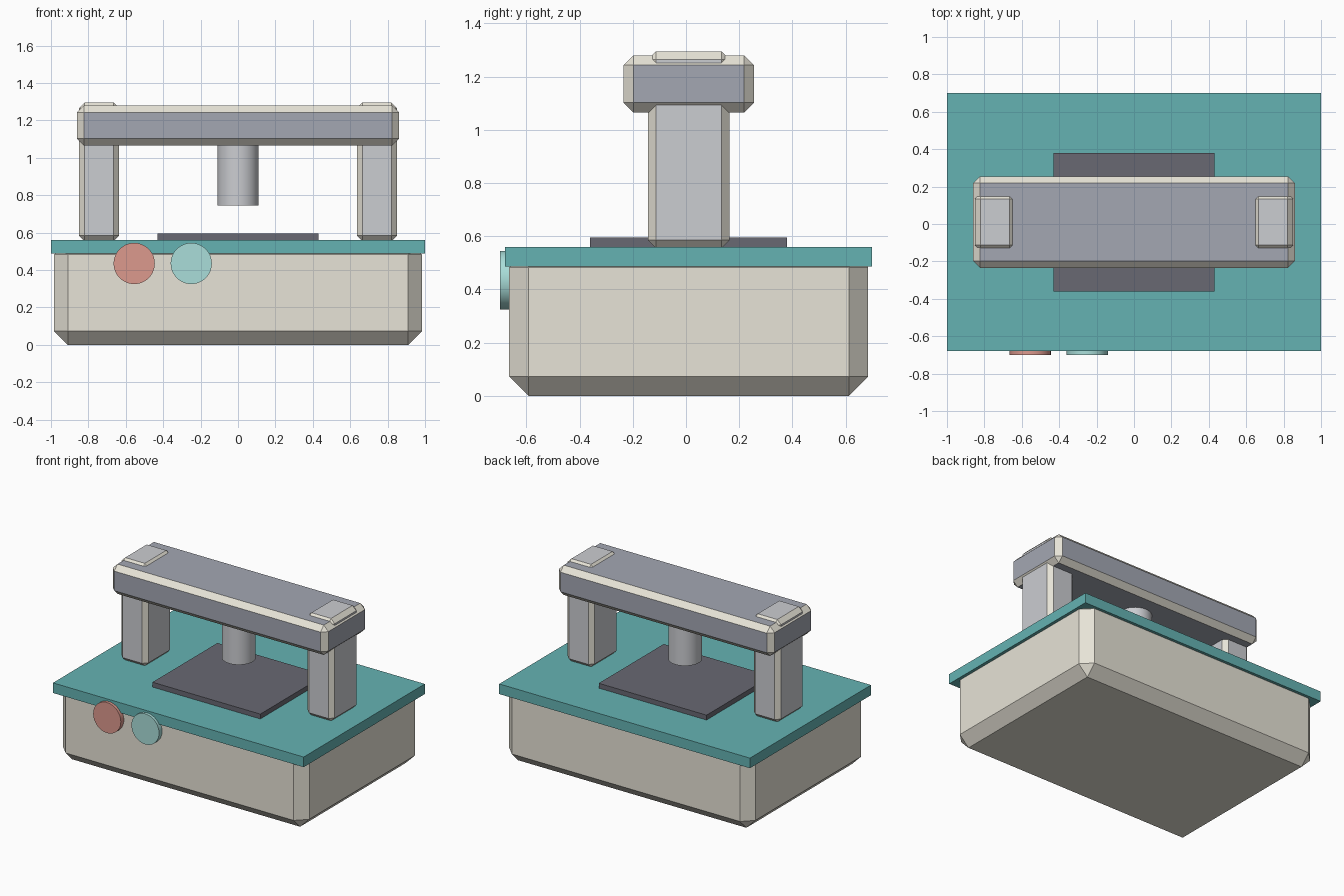
import bpy, math

if "Cube" in bpy.data.objects:
    bpy.data.objects.remove(bpy.data.objects["Cube"])

CY = 0.01  # the body sits slightly behind the buttons


def material(name, rgb):
    m = bpy.data.materials.new(name)
    m.diffuse_color = (*rgb, 1)
    m.use_nodes = True
    m.node_tree.nodes["Principled BSDF"].inputs["Base Color"].default_value = m.diffuse_color
    return m


cream = material("cream", (0.80, 0.77, 0.68))
teal = material("teal", (0.13, 0.45, 0.45))
steel = material("steel", (0.37, 0.39, 0.45))
light_grey = material("light_grey", (0.60, 0.61, 0.64))
dark = material("dark_grey", (0.14, 0.14, 0.17))
red = material("red", (0.72, 0.32, 0.27))
mint = material("mint", (0.40, 0.73, 0.70))


def box(name, x, y, z, mat, bevel=0, edge_mat=None):
    """Box spanning the given ranges, with an optional flat chamfer."""
    ranges = (x, y, z)
    bpy.ops.mesh.primitive_cube_add(size=1, location=[(a + b) / 2 for a, b in ranges])
    ob = bpy.context.object
    ob.name = name
    ob.scale = [b - a for a, b in ranges]
    bpy.ops.object.transform_apply(location=False, rotation=False, scale=True)
    ob.data.materials.append(mat)
    if bevel:
        mod = ob.modifiers.new("chamfer", 'BEVEL')
        mod.width = bevel
        mod.segments = 1
        if edge_mat:
            ob.data.materials.append(edge_mat)
            mod.material = 1
    return ob


def cylinder(name, radius, depth, loc, mat, rot=(0, 0, 0)):
    bpy.ops.mesh.primitive_cylinder_add(vertices=48, radius=radius, depth=depth,
                                        location=loc, rotation=rot)
    ob = bpy.context.object
    ob.name = name
    ob.data.materials.append(mat)
    bpy.ops.object.shade_smooth_by_angle(angle=math.radians(30))
    return ob


def span(half, centre=0):
    return centre - half, centre + half


# Chamfered base with its overhanging table top
box("base", span(0.983), span(0.675, CY), (0, 0.555), cream, 0.073)
box("table_top", span(1.0), span(0.69, CY), (0.487, 0.56), teal)

# Work plate under the ram
box("work_plate", span(0.43), span(0.37, CY), (0.55, 0.595), dark)

# Two posts rising through the cross beam
for side, label in ((-1, "left"), (1, "right")):
    box(label + "_post", span(0.108, side * 0.743), span(0.153, CY),
        (0.555, 1.295), light_grey, 0.03, cream)
box("cross_beam", span(0.86), span(0.245, CY), (1.065, 1.28), steel, 0.037, cream)

# Ram hanging from the beam
cylinder("ram", 0.11, 0.355, (0, CY, 0.9225), light_grey)

# Push buttons on the front
for name, x, mat in (("red_button", -0.555, red), ("mint_button", -0.25, mint)):
    cylinder(name, 0.11, 0.04, (x, -0.68, 0.435), mat, (math.pi / 2, 0, 0))
